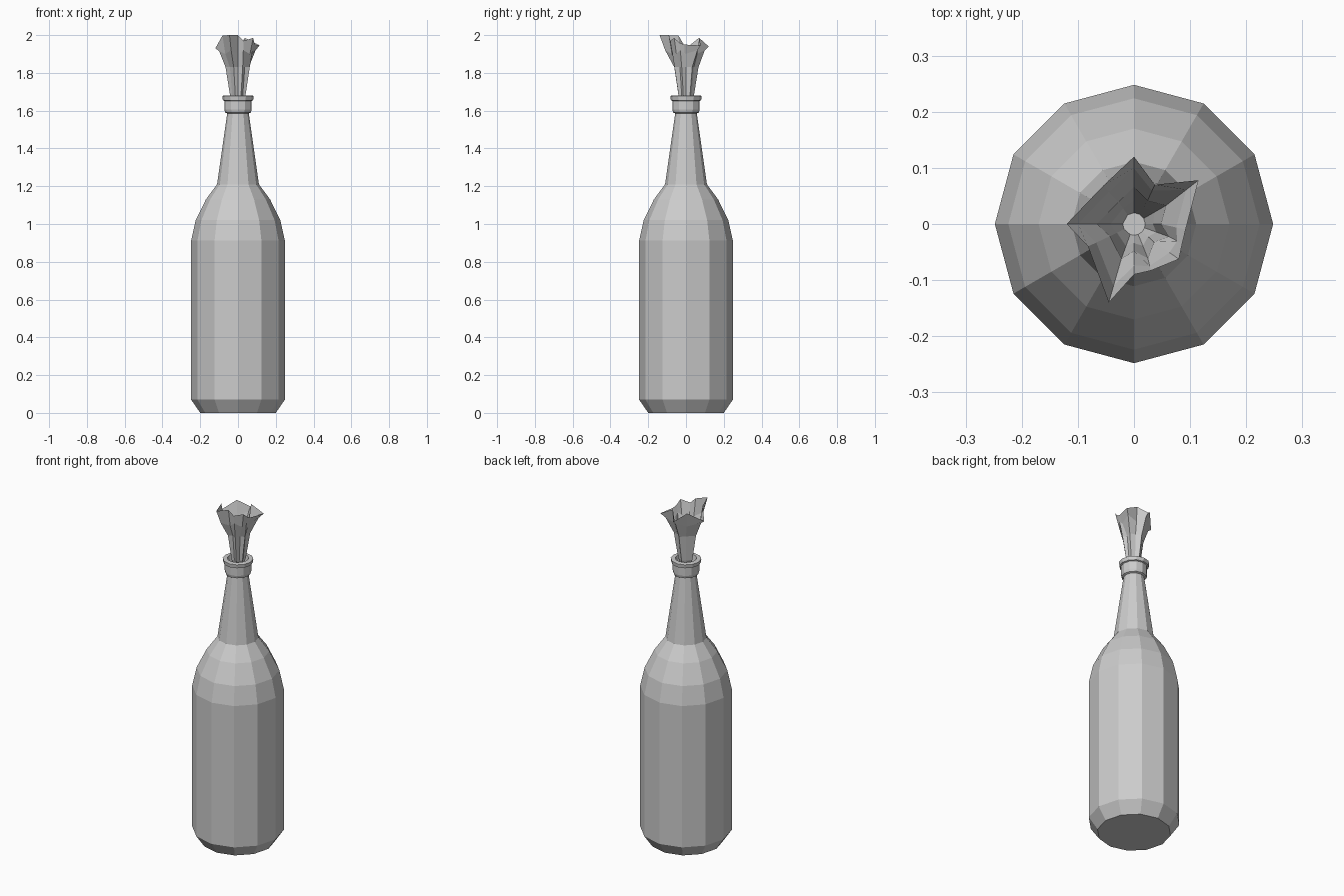
import bpy, bmesh
from math import cos, sin, pi
from mathutils import Vector

if "Cube" in bpy.data.objects:
    bpy.data.objects.remove(bpy.data.objects["Cube"])


def make_object(name, bm):
    bmesh.ops.recalc_face_normals(bm, faces=bm.faces)
    mesh = bpy.data.meshes.new(name)
    bm.to_mesh(mesh)
    bm.free()
    obj = bpy.data.objects.new(name, mesh)
    bpy.context.collection.objects.link(obj)
    return obj


def loft(name, rings, cap_start=False, cap_end=False):
    """Skin a list of equal-length point rings with quads."""
    bm = bmesh.new()
    loops = [[bm.verts.new(p) for p in ring] for ring in rings]
    for a, b in zip(loops, loops[1:]):
        n = len(a)
        for i in range(n):
            j = (i + 1) % n
            bm.faces.new((a[i], a[j], b[j], b[i]))
    if cap_start:
        bm.faces.new(loops[0][::-1])
    if cap_end:
        bm.faces.new(loops[-1])
    return make_object(name, bm)


def circle(r, z, n=12):
    return [(r * cos(2 * pi * i / n), r * sin(2 * pi * i / n), z) for i in range(n)]


def lathe(name, profile):
    return loft(name, [circle(r, z) for r, z in profile], True, True)


# Glass body: base bevel, straight side, rounded shoulder, tapering neck
lathe("bottle_body", [(0.2, 0), (0.248, 0.07), (0.248, 0.912), (0.224, 1.02),
                      (0.17, 1.13), (0.111, 1.21), (0.056, 1.595)])

# Collar and flared lip with a recessed mouth
lathe("bottle_lip", [(0.056, 1.585), (0.068, 1.59), (0.072, 1.605), (0.072, 1.652),
                     (0.08, 1.655), (0.083, 1.677), (0.078, 1.68), (0.058, 1.68),
                     (0.046, 1.61)])

# Crumpled rag: ragged rim, narrowed down in pleats into the mouth
rim = [Vector(p) for p in [
    (0.092, -0.01, 1.95), (0.115, 0.078, 1.945), (0.037, 0.07, 1.985),
    (0.0, 0.12, 1.94), (-0.055, 0.068, 1.985), (-0.12, 0.0, 1.93),
    (-0.082, -0.04, 1.998), (-0.045, -0.14, 2.0), (0.0, -0.09, 2.0),
    (0.03, -0.083, 1.97), (0.08, -0.0625, 1.985), (0.086, -0.035, 1.96)]]
base_angles = [0, 30, 60, 90, 125, 180, 207, 250, 270, 292, 318, 340]
base = [Vector((cos(a * pi / 180), sin(a * pi / 180), 0)) for a in base_angles]


def rag_ring(r, z, pleat):
    return [d * (r + (pleat if i % 2 else -pleat)) + Vector((0, 0, z))
            for i, d in enumerate(base)]


middle = rag_ring(0.057, 1.83, 0.009)
upper = [m.lerp(t, 0.62) for m, t in zip(middle, rim)]
for i, p in enumerate(upper):
    p.z = 1.92 if i % 2 else 1.9
    p.z = min(p.z, rim[i].z - 0.015)
loft("rag", [rag_ring(0.02, 1.615, 0), rag_ring(0.038, 1.68, 0.004),
             middle, upper, rim], cap_start=True)
